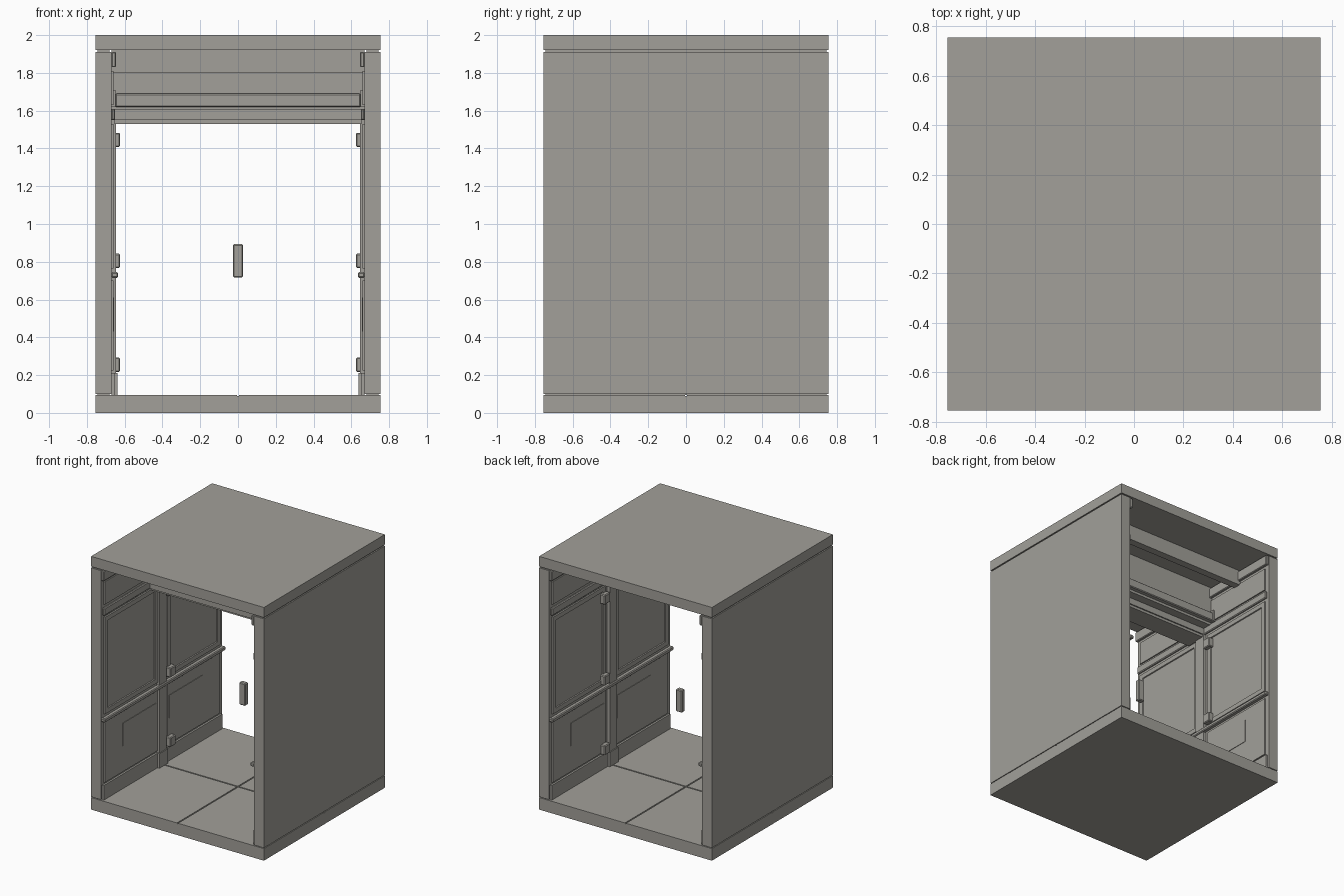
import bpy
import bmesh
from mathutils import Vector

cube = bpy.data.objects.get("Cube")
if cube:
    bpy.data.objects.remove(cube, do_unlink=True)

paint = bpy.data.materials.new("warm_grey")
paint.use_nodes = True
GREY = (0.36, 0.35, 0.32, 1)
paint.diffuse_color = GREY
paint.node_tree.nodes["Principled BSDF"].inputs["Base Color"].default_value = GREY

HALF = 0.755   # half width and depth of the module
WALL = 0.67    # inner face of the side walls
FLOOR = 0.095
EAVE = 1.92


def box(name, xs, ys, zs, bevel=0, inset=0, depth=0.008):
    """Box from ranges; an inset recesses the face that looks at the centre line."""
    bm = bmesh.new()
    bmesh.ops.create_cube(bm, size=1)
    ranges = [sorted(r) for r in (xs, ys, zs)]
    for v in bm.verts:
        v.co = Vector([lo + (c + 0.5) * (hi - lo) for c, (lo, hi) in zip(v.co, ranges)])
    if inset:
        bm.normal_update()
        side = 1 if sum(xs) > 0 else -1
        face = [f for f in bm.faces if f.normal.x * side < -0.9]
        bmesh.ops.inset_region(bm, faces=face, thickness=inset)
        bmesh.ops.inset_region(bm, faces=face, thickness=0.004, depth=-depth)
    if bevel:
        bmesh.ops.bevel(bm, geom=bm.edges[:], offset=bevel, segments=1, affect="EDGES")
    mesh = bpy.data.meshes.new(name)
    bm.to_mesh(mesh)
    bm.free()
    mesh.materials.append(paint)
    obj = bpy.data.objects.new(name, mesh)
    bpy.context.collection.objects.link(obj)
    return obj


# Floor and roof slabs
box("floor_slab", (-HALF, HALF), (-HALF, HALF), (0, FLOOR - 0.005))
box("roof_slab", (-HALF, HALF), (-HALF, HALF), (EAVE, 2))

# Floor tiles with narrow seams between them
for sx in (-1, 1):
    for sy in (-1, 1):
        box("floor_tile", (0.005 * sx, HALF * sx), (0.005 * sy, HALF * sy),
            (FLOOR - 0.005, FLOOR))

for s, side in ((1, "left"), (-1, "right")):
    def part(name, x0, x1, ys, zs, **kw):
        return box(f"{side}_{name}", (s * x0, s * x1), ys, zs, **kw)

    # Outer wall, with a shadow gap below the roof and above the floor
    part("wall", WALL, HALF, (-HALF, HALF), (FLOOR + 0.006, 1.91))
    part("wall_core", WALL + 0.01, HALF - 0.01, (-HALF + 0.01, HALF - 0.01), (FLOOR, EAVE))

    # Long rails along the wall
    part("cornice", 0.645, WALL, (-HALF, HALF), (1.83, 1.91), bevel=0.005)
    part("upper_rail", 0.65, WALL, (-0.74, 0.74), (1.55, 1.61), bevel=0.006)
    part("middle_rail", 0.635, WALL, (-HALF, HALF), (0.715, 0.745), bevel=0.006)
    part("skirting", 0.655, WALL, (-0.74, 0.74), (FLOOR, 0.21))

    # Door post with foot and hinges
    part("door_post", 0.645, WALL, (-0.06, 0.03), (FLOOR, 1.55))
    part("post_foot", 0.638, WALL, (-0.07, 0.04), (FLOOR, 0.21))
    part("lintel_bracket", 0.648, WALL, (-0.14, 0.14), (1.62, 1.71))
    for z in (0.255, 0.805, 1.445):
        part("hinge", 0.625, WALL, (0.05, 0.12), (z - 0.038, z + 0.038), bevel=0.006)

    # Wall panels in both bays
    for t in (-1, 1):
        ys = (0.06 * t, 0.72 * t)
        part("upper_panel", 0.658, WALL, ys, (0.765, 1.53), inset=0.05)
        part("lower_panel", 0.66, WALL, ys, (0.225, 0.70))
        part("top_panel", 0.66, WALL, ys, (1.63, 1.81))
        part("access_plate", 0.656, 0.66, (0.08 * t, 0.5 * t), (0.43, 0.61))

# Ceiling beams across both bays
for t in (-1, 1):
    box("ceiling_beam", (-WALL, WALL), (0.37 * t, 0.43 * t), (1.80, EAVE))

# Stepped lintel over the middle doorway
box("lintel_upper", (-WALL, WALL), (-0.10, 0.10), (1.60, EAVE))
box("lintel_ledge", (-0.65, 0.65), (-0.135, 0.135), (1.62, 1.69), bevel=0.006)
box("lintel_lower", (-WALL, WALL), (-0.17, 0.03), (1.55, 1.61))
box("lintel_trim", (-0.655, 0.655), (-0.15, 0.02), (1.53, 1.55))

# Door handle, held in the middle of the doorway
box("door_handle", (-0.027, 0.027), (0.05, 0.09), (0.717, 0.893), bevel=0.006)
